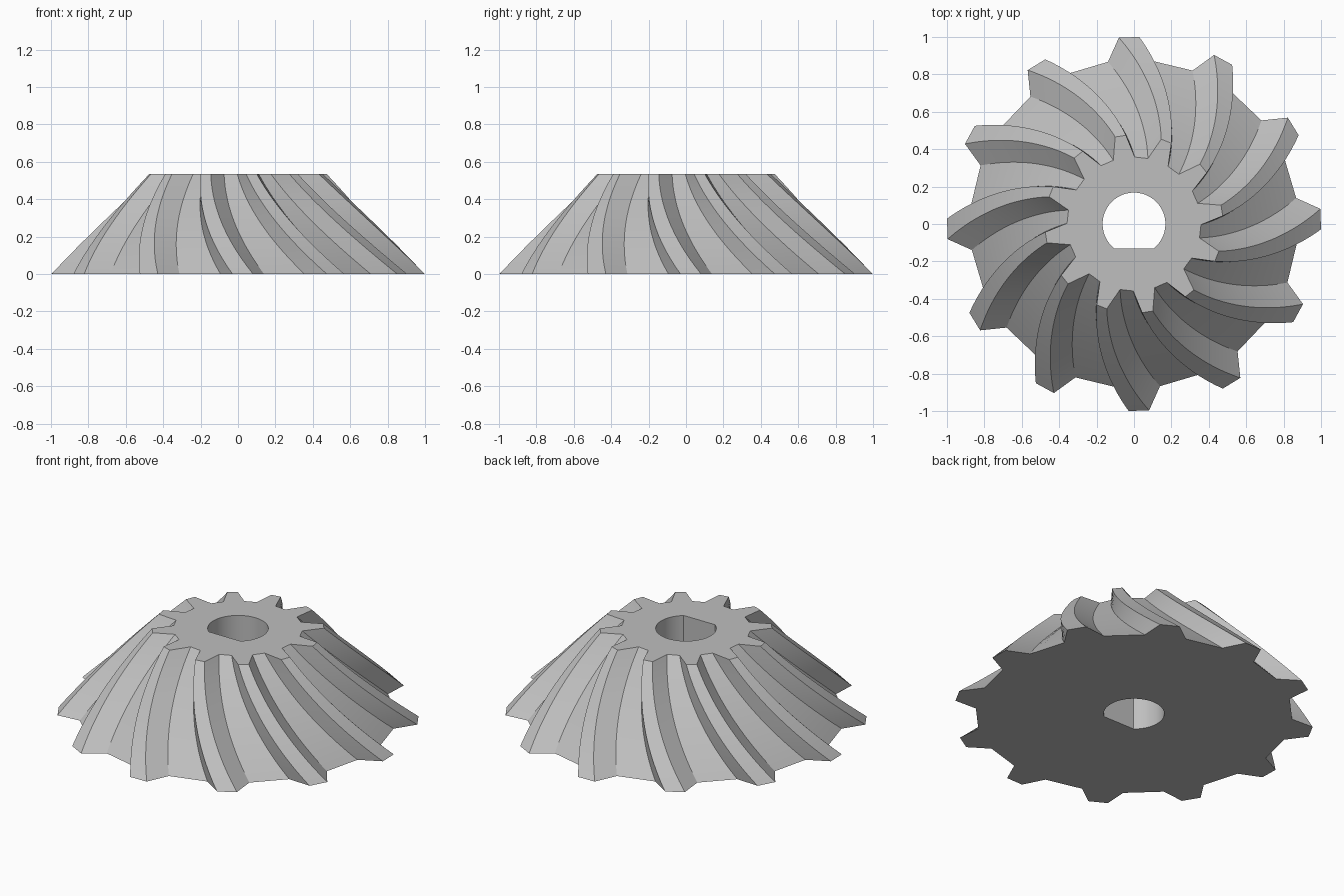
import bpy, bmesh
from math import sin, cos, asin, radians, pi

cube = bpy.data.objects.get("Cube")
if cube:
    bpy.data.objects.remove(cube, do_unlink=True)

TEETH, HEIGHT, LAYERS = 12, 0.535, 24
TWIST = radians(-22.8)
BORE, FLAT = 0.168, 0.13


def lerp(a, b, t):
    return a + (b - a) * t


def tooth_ring(t):
    """Gear outline at height fraction t, tapering and twisting upward."""
    tip, root = lerp(1.0, 0.476, t), lerp(0.878, 0.358, t)
    half_tip = radians(lerp(3.15, 3.5, t))
    half_base = radians(lerp(7.6, 9.3, t))
    points = []
    for i in range(TEETH):
        mid = radians(91.5) + TWIST * t + i * 2 * pi / TEETH
        for r, a in ((root, -half_base), (tip, -half_tip),
                     (tip, half_tip), (root, half_base)):
            points.append((r * cos(mid + a), r * sin(mid + a), HEIGHT * t))
    return points


def bore_ring(z):
    """Round shaft hole with one flat side."""
    start = -asin(FLAT / BORE)
    sweep = pi - 2 * start
    angles = [start + sweep * i / 40 for i in range(41)]
    return [(BORE * cos(a), BORE * sin(a), z) for a in angles]


def add_loops(bm, rings):
    """Skin a stack of closed rings and return their vertices."""
    loops = [[bm.verts.new(p) for p in ring] for ring in rings]
    for low, high in zip(loops, loops[1:]):
        for i in range(len(low)):
            j = (i + 1) % len(low)
            bm.faces.new((low[i], low[j], high[j], high[i]))
    return loops


def loop_edges(bm, loop):
    return [bm.edges.get((loop[i - 1], loop[i])) for i in range(len(loop))]


# Spiral teeth and shaft hole
bm = bmesh.new()
teeth = add_loops(bm, [tooth_ring(k / LAYERS) for k in range(LAYERS + 1)])
bore = add_loops(bm, [bore_ring(0), bore_ring(HEIGHT)])

# Flat bottom and top around the hole
for end in (0, -1):
    edges = loop_edges(bm, teeth[end]) + loop_edges(bm, bore[end])
    bmesh.ops.triangle_fill(bm, use_beauty=True, use_dissolve=False, edges=edges)
bmesh.ops.recalc_face_normals(bm, faces=bm.faces)

mesh = bpy.data.meshes.new("spiral_bevel_gear")
bm.to_mesh(mesh)
bm.free()
gear = bpy.data.objects.new("spiral_bevel_gear", mesh)
bpy.context.collection.objects.link(gear)

# Plain grey metal
grey = bpy.data.materials.new("plain_grey")
grey.use_nodes = True
color = (0.52, 0.52, 0.52, 1)
grey.diffuse_color = color
grey.node_tree.nodes["Principled BSDF"].inputs["Base Color"].default_value = color
mesh.materials.append(grey)

bpy.ops.object.select_all(action='DESELECT')
gear.select_set(True)
bpy.context.view_layer.objects.active = gear
bpy.ops.object.shade_smooth_by_angle(angle=radians(25))
